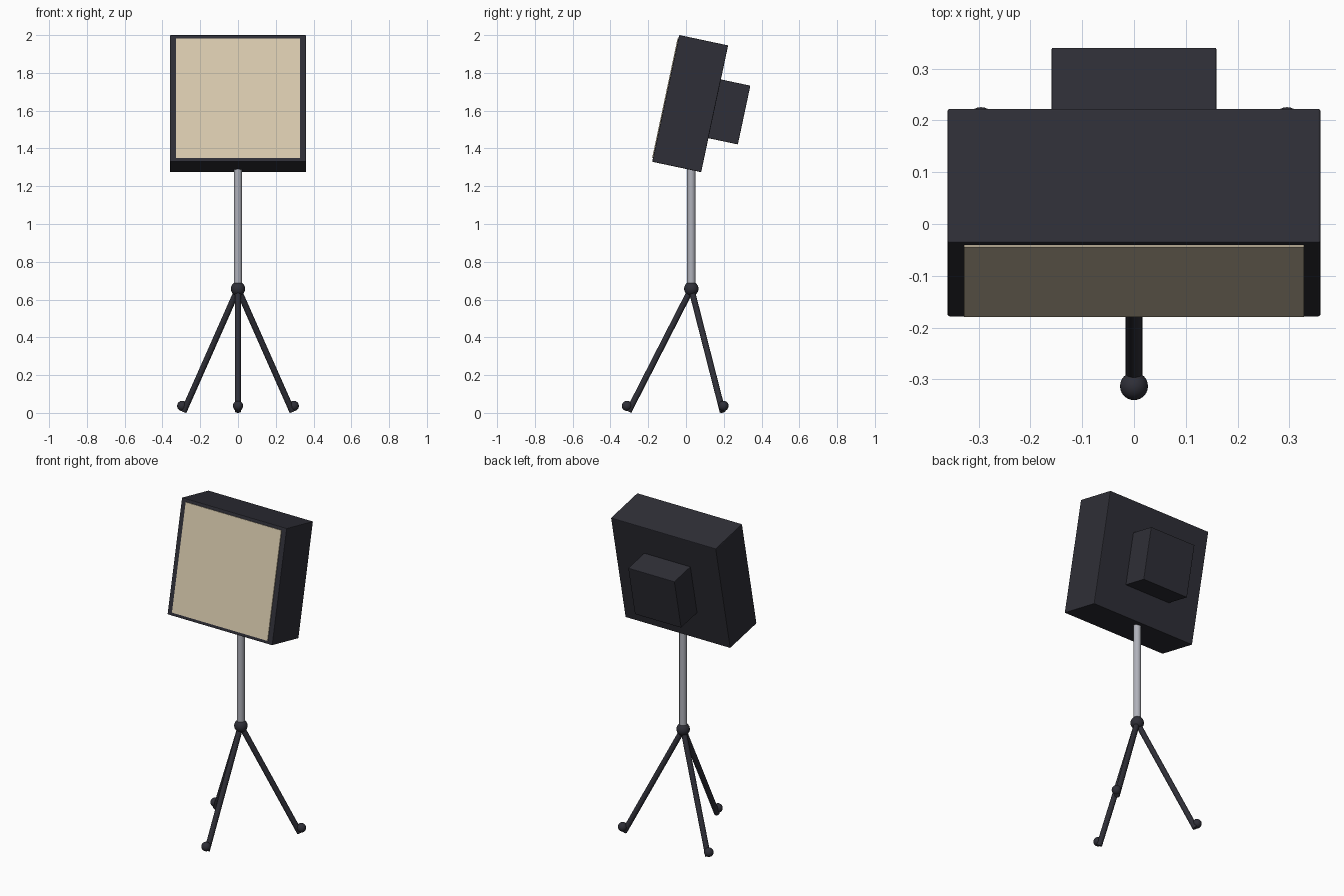
import bpy
import math
from mathutils import Vector, Matrix

cube = bpy.data.objects.get("Cube")
if cube:
    bpy.data.objects.remove(cube, do_unlink=True)


def material(name, rgb):
    m = bpy.data.materials.new(name)
    m.use_nodes = True
    m.diffuse_color = (*rgb, 1)
    bsdf = next(n for n in m.node_tree.nodes if n.type == "BSDF_PRINCIPLED")
    bsdf.inputs["Base Color"].default_value = (*rgb, 1)
    return m


dark = material("dark_charcoal", (0.028, 0.028, 0.038))
cream = material("warm_cream", (0.70, 0.60, 0.43))
metal = material("grey_metal", (0.43, 0.44, 0.49))


def finish(name, mat, smooth=True):
    ob = bpy.context.object
    ob.name = name
    ob.data.materials.append(mat)
    if smooth:
        bpy.ops.object.shade_smooth_by_angle(angle=math.radians(40))
    return ob


def rod(name, a, b, radius, mat):
    a, b = Vector(a), Vector(b)
    bpy.ops.mesh.primitive_cylinder_add(vertices=24, radius=radius, depth=(b - a).length,
                                        location=(a + b) / 2)
    bpy.context.object.rotation_euler = (b - a).to_track_quat("Z", "Y").to_euler()
    return finish(name, mat)


def ball(name, loc, radius):
    bpy.ops.mesh.primitive_uv_sphere_add(segments=24, ring_count=14, radius=radius, location=loc)
    return finish(name, dark)


# Tilted head: every box is placed in the head's own frame
tilt = math.radians(-12)
head_frame = Matrix.Translation((0, 0.022, 1.6375)) @ Matrix.Rotation(tilt, 4, "X")


def head_box(name, y0, y1, width, height, mat, bevel=0.0):
    bpy.ops.mesh.primitive_cube_add(size=1)
    ob = bpy.context.object
    ob.data.transform(Matrix.Diagonal((width, y1 - y0, height, 1)))
    ob.matrix_world = head_frame @ Matrix.Translation((0, (y0 + y1) / 2, 0))
    if bevel:
        mod = ob.modifiers.new("soft_edges", "BEVEL")
        mod.width = bevel
        mod.segments = 2
    return finish(name, mat, smooth=False)


head_box("lamp_housing", -0.1325, 0.1325, 0.72, 0.686, dark, 0.004)
head_box("diffuser_panel", -0.137, -0.128, 0.656, 0.648, cream)
head_box("rear_control_box", 0.12, 0.292, 0.318, 0.318, dark, 0.003)

# Stand column and hub
hub = Vector((0, 0.028, 0.657))
rod("stand_column", hub, (hub.x, hub.y, 1.38), 0.022, metal)
ball("tripod_hub", hub, 0.038)

# Three splayed legs with round feet
for i, side in enumerate(("front", "left", "right")):
    angle = math.radians(-90 + 120 * i)
    out = Vector((math.cos(angle), math.sin(angle), 0))
    base = Vector((hub.x, hub.y, 0))
    rod(side + "_leg", hub, base + out * 0.332 + Vector((0, 0, 0.0075)), 0.016, dark)
    ball(side + "_foot", base + out * 0.341 + Vector((0, 0, 0.037)), 0.027)
